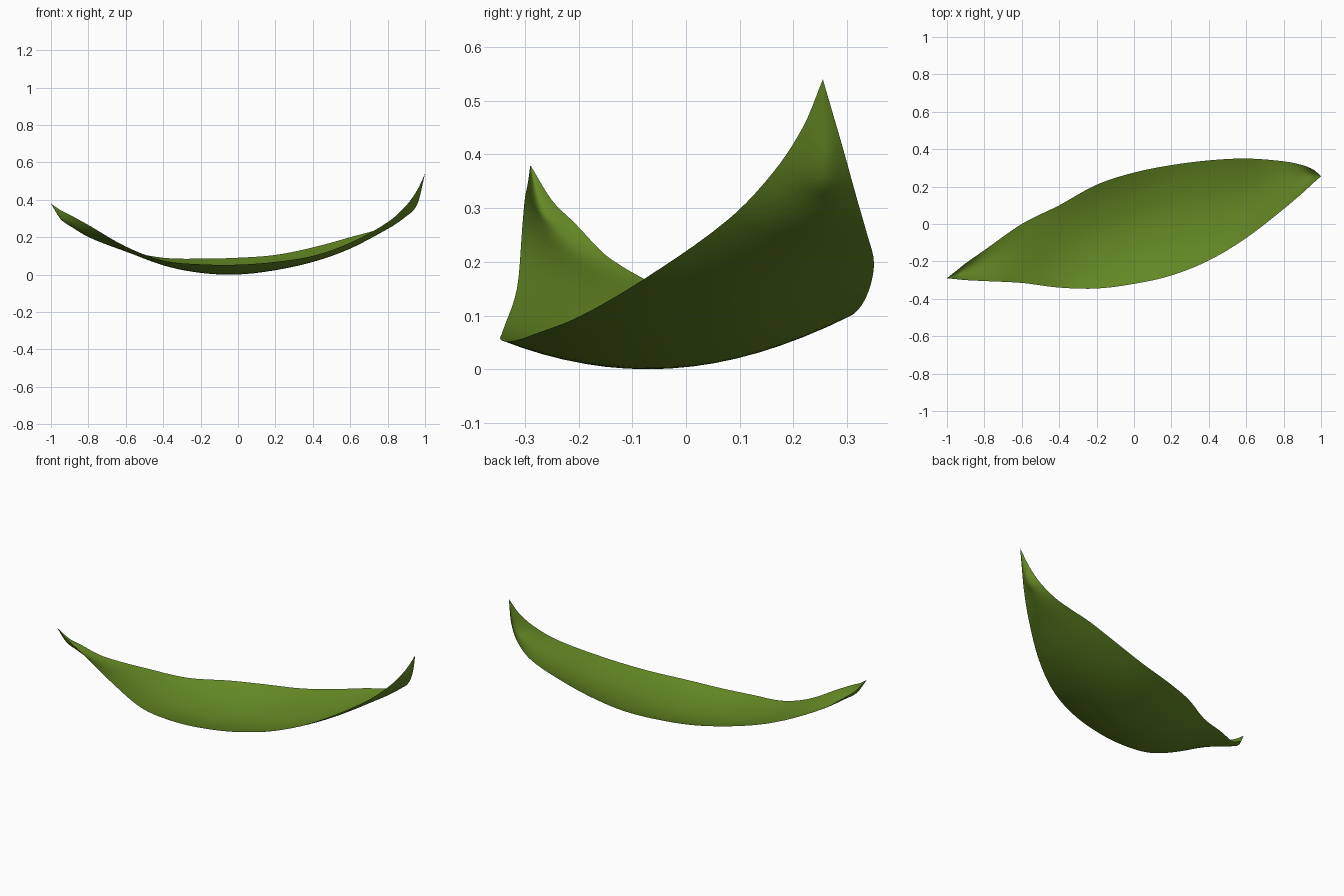
import bpy
import bmesh

default_cube = bpy.data.objects.get("Cube")
if default_cube:
    bpy.data.objects.remove(default_cube, do_unlink=True)

# Stations along the leaf, in hundredths:
# x, front edge y and z, back edge y and z, midrib z
STATIONS = [
    (-100, -29, 38, -29, 38, 38),
    (-95, -29.5, 34.5, -25, 31.5, 30),
    (-90, -30, 32, -21, 27.5, 26.5),
    (-80, -30.5, 26.5, -14, 20.5, 21),
    (-60, -31.5, 15, 0, 13, 12.5),
    (-40, -34, 7.5, 10, 9, 5),
    (-20, -34.5, 5.5, 21, 8.5, 1),
    (0, -32, 5.3, 27.5, 9, 0.2),
    (20, -27.5, 6.8, 31.5, 10.5, 2.5),
    (40, -19.5, 10, 34, 14.5, 7),
    (60, -7.5, 17, 35, 20, 14),
    (80, 8, 28, 33.5, 26, 24.5),
    (90, 16.5, 37, 31.5, 33, 31.5),
    (96, 22, 45.5, 29, 42, 38),
    (100, 25.5, 54, 25.5, 54, 54),
]
STEPS_ALONG = 5
STEPS_ACROSS = 16


def spline(points, steps):
    """Resample the stations along a smooth curve through all of them."""
    result = []
    last = len(points) - 1
    for i in range(last):
        before, start = points[max(i - 1, 0)], points[i]
        end, after = points[i + 1], points[min(i + 2, last)]
        span = end[0] - start[0]
        for step in range(steps):
            t = step / steps
            row = []
            for p, a, b, n in zip(before, start, end, after):
                # Slopes are scaled by the uneven station spacing
                slope_a = (b - p) * span / (end[0] - before[0])
                slope_b = (n - a) * span / (after[0] - start[0])
                ease = t * t * (3 - 2 * t)
                row.append(a + (b - a) * ease
                           + slope_a * t * (1 - t) ** 2
                           - slope_b * t * t * (1 - t))
            result.append(row)
    result.append(points[-1])
    return result


def cross_section(station):
    """Cupped section from the front edge, through the midrib, to the back."""
    x, front_y, front_z, back_y, back_z, rib_z = station
    sag = (front_z + back_z) / 2 - rib_z
    for j in range(STEPS_ACROSS + 1):
        t = j / STEPS_ACROSS
        y = front_y + (back_y - front_y) * t
        z = front_z + (back_z - front_z) * t - sag * 4 * t * (1 - t)
        yield x / 100, y / 100, max(z, 0) / 100


# Leaf colour
leaf_green = bpy.data.materials.new("leaf green")
leaf_green.use_nodes = True
colour = (0.13, 0.25, 0.018, 1)
leaf_green.diffuse_color = colour
leaf_green.node_tree.nodes["Principled BSDF"].inputs["Base Color"].default_value = colour

# Leaf blade: one thin sheet lofted through the cross sections
bm = bmesh.new()
rows = [[bm.verts.new(co) for co in cross_section(station)]
        for station in spline(STATIONS, STEPS_ALONG)]
for row, following in zip(rows, rows[1:]):
    for j in range(STEPS_ACROSS):
        bm.faces.new((row[j], following[j], following[j + 1], row[j + 1]))

# Close both pointed tips
bmesh.ops.remove_doubles(bm, verts=bm.verts, dist=0.0001)
mesh = bpy.data.meshes.new("leaf_blade")
bm.to_mesh(mesh)
bm.free()
mesh.materials.append(leaf_green)
for face in mesh.polygons:
    face.use_smooth = True
leaf = bpy.data.objects.new("leaf_blade", mesh)
bpy.context.collection.objects.link(leaf)
